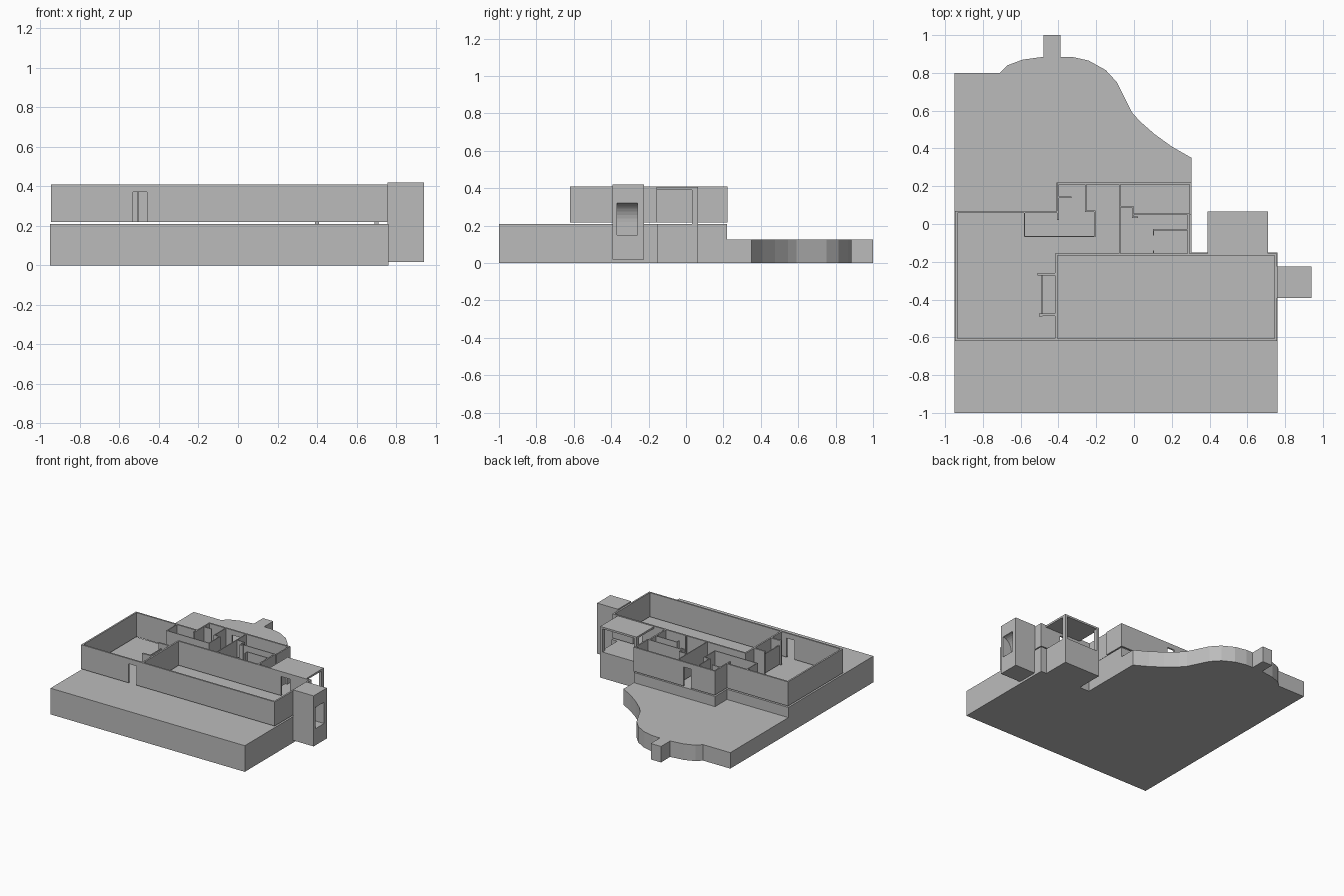
import bpy, bmesh, math

cube = bpy.data.objects.get("Cube")
if cube:
    bpy.data.objects.remove(cube, do_unlink=True)

grey = bpy.data.materials.new("plain grey")
grey.use_nodes = True
colour = (0.5, 0.5, 0.5, 1)
grey.diffuse_color = colour
grey.node_tree.nodes["Principled BSDF"].inputs["Base Color"].default_value = colour

GROUND, BASE, TOP, DOOR = 0.208, 0.218, 0.41, 0.37
THICK, THIN = 0.013, 0.007


def finish(name, bm):
    bmesh.ops.recalc_face_normals(bm, faces=bm.faces)
    mesh = bpy.data.meshes.new(name)
    bm.to_mesh(mesh)
    bm.free()
    mesh.materials.append(grey)
    obj = bpy.data.objects.new(name, mesh)
    bpy.context.collection.objects.link(obj)
    return obj


def prism(name, outline, start, end, axis="z"):
    """Extrude an outline: (x, y) along z, or (x, z) along y."""
    place = (lambda a, b: (a, b, start)) if axis == "z" else (lambda a, b: (a, start, b))
    shift = (0, 0, end - start) if axis == "z" else (0, end - start, 0)
    bm = bmesh.new()
    face = bm.faces.new([bm.verts.new(place(a, b)) for a, b in outline])
    new = bmesh.ops.extrude_face_region(bm, geom=[face])["geom"]
    bmesh.ops.translate(bm, vec=shift, verts=[v for v in new if isinstance(v, bmesh.types.BMVert)])
    return finish(name, bm)


def box(name, x0, x1, y0, y1, z0, z1):
    return prism(name, [(x0, y0), (x1, y0), (x1, y1), (x0, y1)], z0, z1)


def wall_x(name, x0, x1, y, t=THIN, door=None):
    """Wall running along x, starting at y and t thick, with an optional doorway."""
    if not door:
        return box(name, x0, x1, y, y + t, BASE, TOP)
    d0, d1 = door
    prism(name, [(x0, BASE), (d0, BASE), (d0, DOOR), (d1, DOOR), (d1, BASE),
                 (x1, BASE), (x1, TOP), (x0, TOP)], y, y + t, "y")


def wall_y(name, y0, y1, x, t=THIN):
    box(name, x, x + t, y0, y1, BASE, TOP)


# Upper platform that carries the house
prism("platform", [(-0.95, -1), (0.76, -1), (0.76, -0.15), (0.305, -0.15), (0.305, 0.22),
                   (-0.41, 0.22), (-0.41, 0.07), (-0.95, 0.07)], 0, GROUND)

# Lower terrace with a wavy back edge
prism("terrace", [(-0.95, 0.07), (-0.41, 0.07), (-0.41, 0.22), (0.305, 0.22), (0.305, 0.35),
                  (0.2, 0.41), (0.11, 0.475), (0.03, 0.545), (-0.01, 0.59), (-0.05, 0.67),
                  (-0.09, 0.75), (-0.15, 0.815), (-0.24, 0.865), (-0.33, 0.885), (-0.39, 0.885),
                  (-0.39, 1), (-0.48, 1), (-0.48, 0.885), (-0.59, 0.87), (-0.67, 0.84),
                  (-0.71, 0.80), (-0.95, 0.80)], 0, 0.127)

# Outer walls
wall_x("front_wall", -0.947, 0.757, -0.62, THICK, (-0.53, -0.46))
wall_y("right_end_wall", -0.62, 0.07, -0.947, THICK)
wall_x("back_wall_right", -0.947, -0.405, 0.057, THICK)
wall_y("left_end_wall", -0.62, -0.155, 0.744, THICK)
wall_x("hall_back_wall", -0.415, 0.757, -0.168, THICK, (0.495, 0.575))
wall_y("hall_side_wall", -0.62, -0.155, -0.417, THICK)
wall_x("back_wall", -0.405, 0.305, 0.209, THICK, (-0.2, -0.135))
wall_y("back_room_left_wall", 0.05, 0.22, 0.294, 0.011)
wall_y("side_room_left_wall", -0.16, 0.055, 0.284, 0.011)
wall_y("back_room_right_wall", 0.02, 0.22, -0.408, 0.01)

# Inner partitions: start, end, position
for i, (a, b, y) in enumerate([(-0.583, -0.205, -0.07), (-0.258, -0.205, 0.064),
                               (-0.405, -0.33, 0.138), (-0.075, -0.003, 0.088),
                               (-0.01, 0.02, 0.033), (-0.003, 0.295, 0.048),
                               (0.1, 0.29, -0.034)]):
    wall_x(f"partition_across_{i}", a, b, y)
for i, (a, b, x) in enumerate([(-0.07, 0.06, -0.583), (-0.07, 0.071, -0.212),
                               (0.064, 0.21, -0.259), (-0.16, 0.21, -0.079),
                               (0.033, 0.095, -0.01), (-0.06, -0.028, 0.1),
                               (-0.16, -0.14, 0.1)]):
    wall_y(f"partition_along_{i}", a, b, x)

# Closet beside the hall
wall_x("closet_back", -0.51, -0.41, -0.273, 0.013)
wall_x("closet_front", -0.485, -0.41, -0.487, 0.013)
wall_y("closet_post", -0.49, -0.475, -0.503, 0.018)
box("closet_panel", -0.489, -0.481, -0.475, -0.273, BASE, DOOR)

# Open porch: base, roof and posts
box("porch_base", 0.39, 0.71, -0.155, 0.065, 0, GROUND)
box("porch_roof", 0.39, 0.71, -0.155, 0.065, 0.392, 0.407)
for side, x in (("right", 0.39), ("left", 0.69)):
    box(f"porch_post_{side}", x, x + 0.02, 0.033, 0.065, GROUND, 0.395)

# Chimney block with a curved hollow in its outer face
niche = [(0.94, 0.15), (0.86, 0.15)]
for i in range(9):
    a = math.pi / 2 * i / 8
    niche.append((0.94 - 0.08 * math.cos(a), 0.22 + 0.1 * math.sin(a)))
prism("chimney_middle", [(0.757, 0.018), (0.94, 0.018)] + niche + [(0.94, 0.42), (0.757, 0.42)],
      -0.37, -0.26, "y")
box("chimney_front", 0.757, 0.94, -0.392, -0.37, 0.018, 0.42)
box("chimney_back", 0.757, 0.94, -0.26, -0.225, 0.018, 0.42)
